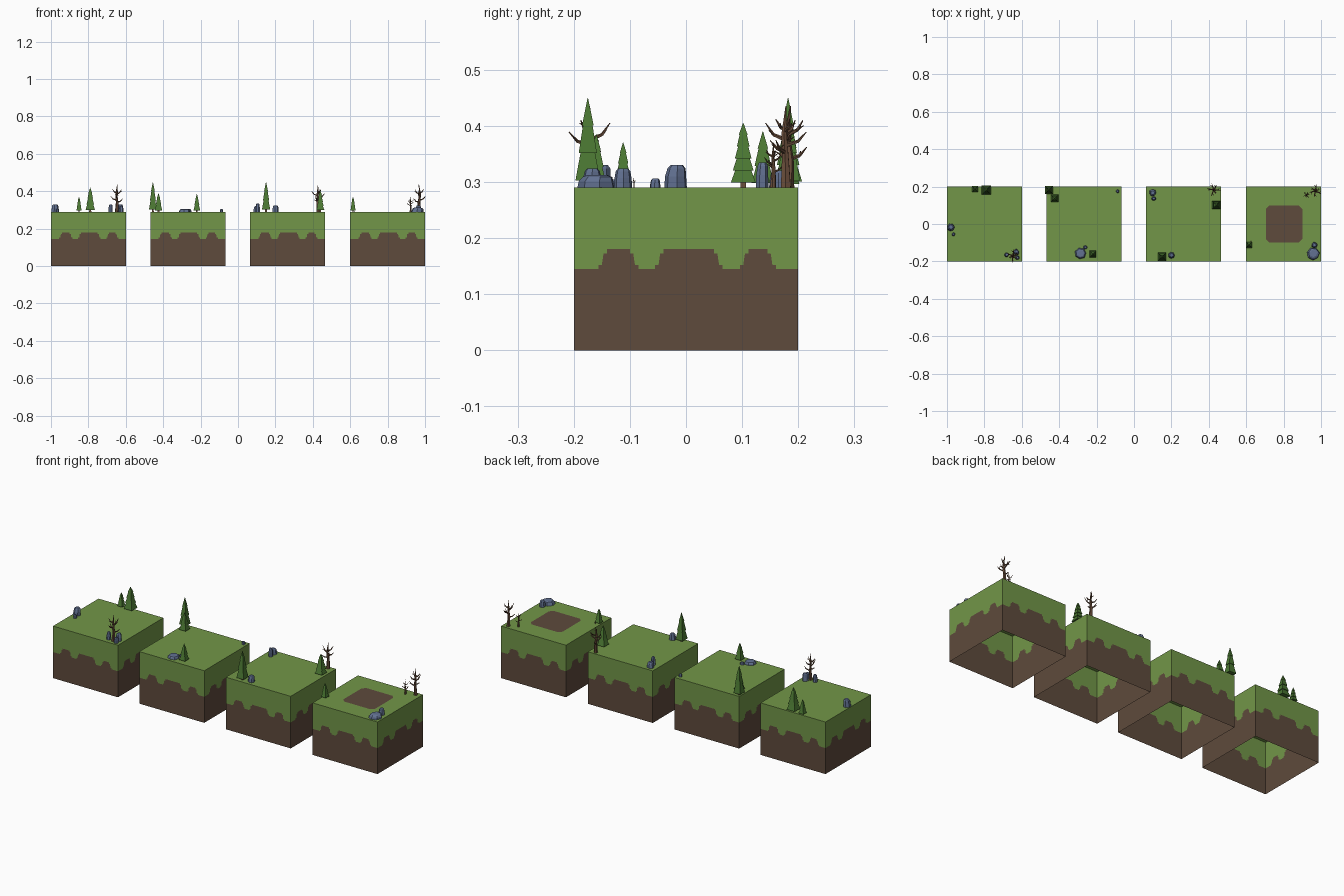
import bpy, bmesh, math, random
from mathutils import Vector

random.seed(4)
cube = bpy.data.objects.get("Cube")
if cube:
    bpy.data.objects.remove(cube, do_unlink=True)

TOP, HALF = 0.29, 0.2


def material(name, rgb):
    m = bpy.data.materials.new(name)
    m.use_nodes = True
    m.diffuse_color = (*rgb, 1)
    m.node_tree.nodes["Principled BSDF"].inputs["Base Color"].default_value = (*rgb, 1)
    return m


GRASS = material("grass", (0.168, 0.305, 0.065))
DIRT = material("dirt", (0.112, 0.069, 0.045))
NEEDLES = material("pine_green", (0.07, 0.185, 0.032))
STONE = material("blue_stone", (0.122, 0.165, 0.285))
WOOD = material("dead_wood", (0.15, 0.078, 0.045))


def finish(name, bm, mats, loc=(0, 0, 0)):
    me = bpy.data.meshes.new(name)
    bm.to_mesh(me)
    bm.free()
    for m in mats:
        me.materials.append(m)
    ob = bpy.data.objects.new(name, me)
    ob.location = loc
    bpy.context.collection.objects.link(ob)
    return ob


def loft(bm, rings, sides, turn=0.0, wobble=0.0, mat=0, cap=True):
    """Stack rings of (radius, z, x, y) into a faceted solid."""
    jit = [1 + random.uniform(-wobble, wobble) for _ in range(sides)]
    rows = []
    for r, z, x, y in rings:
        rows.append([bm.verts.new((x + r * jit[i] * math.cos(turn + math.tau * i / sides),
                                   y + r * jit[i] * math.sin(turn + math.tau * i / sides), z))
                     for i in range(sides)])
    for a, b in zip(rows, rows[1:]):
        for i in range(sides):
            j = (i + 1) % sides
            bm.faces.new((a[i], a[j], b[j], b[i])).material_index = mat
    if cap:
        bm.faces.new(rows[-1]).material_index = mat
        bm.faces.new(rows[0][::-1]).material_index = mat


def limb(bm, p, q, r0, r1, sides=5):
    """Tapered branch between two points."""
    p, q = Vector(p), Vector(q)
    d = q - p
    rot = d.to_track_quat('Z', 'Y').to_matrix().to_4x4()
    rot.translation = (p + q) / 2
    bmesh.ops.create_cone(bm, cap_ends=True, segments=sides, radius1=r0, radius2=r1,
                          depth=d.length, matrix=rot)


# Stepped soil line along one wall: (offset, height)
LOW, MID, HIGH = 0.145, 0.152, 0.18


def bump(a, b):
    return [(a - 0.015, LOW), (a - 0.015, MID), (a - 0.009, MID), (a - 0.006, 0.172),
            (a, 0.172), (a, HIGH), (b, HIGH), (b, 0.172), (b + 0.006, 0.172),
            (b + 0.009, MID), (b + 0.015, MID), (b + 0.015, LOW)]


SOIL = [(-HALF, LOW)] + bump(-0.141, -0.1) + bump(-0.04, 0.05) + bump(0.111, 0.145) + [(HALF, LOW)]


# Open-bottomed ground block with turf and soil walls
def ground_block(name, cx):
    bm = bmesh.new()
    for k in range(4):
        c, s = round(math.cos(k * math.pi / 2)), round(math.sin(k * math.pi / 2))

        def wall(u, z):
            return bm.verts.new((u * c + HALF * s, u * s - HALF * c, z))
        line = [wall(u, z) for u, z in SOIL]
        bm.faces.new([wall(-HALF, 0), wall(HALF, 0)] + line[::-1]).material_index = 1
        bm.faces.new(line + [wall(HALF, TOP), wall(-HALF, TOP)]).material_index = 0
    bm.faces.new([bm.verts.new((x * HALF, y * HALF, TOP))
                  for x, y in ((-1, -1), (1, -1), (1, 1), (-1, 1))])
    bmesh.ops.remove_doubles(bm, verts=bm.verts, dist=0.0001)
    finish(name, bm, [GRASS, DIRT], (cx, 0, 0))


for i, cx in enumerate((-0.8, -0.268, 0.265, 0.8)):
    ground_block(f"ground_block_{i + 1}", cx)

# Bare soil patch with clipped corners
bm = bmesh.new()
a, b = 0.098, 0.08
outline = [(-b, -a), (b, -a), (a, -b), (a, b), (b, a), (-b, a), (-a, b), (-a, -b)]
bm.faces.new([bm.verts.new((x, y, 0)) for x, y in outline])
finish("soil_patch", bm, [DIRT], (0.803, 0, TOP + 0.0015))


# Square tiered pine
def pine(x, y, half, height, tiers):
    bm = bmesh.new()
    corner = half * math.sqrt(2)
    loft(bm, [(corner * 0.22, 0, 0, 0), (corner * 0.18, height * 0.3, 0, 0)], 4, math.pi / 4, mat=1)
    base = height * 0.08
    step = (height - base) / tiers
    for t in range(tiers):
        r = corner * (1 - t / tiers * 0.8)
        z = base + t * step
        top = z + step * 1.15 if t < tiers - 1 else height
        r_top = corner * (1 - (t + 1) / tiers * 0.8) * 0.72 if t < tiers - 1 else 0.0006
        loft(bm, [(r, z, 0, 0), (r_top, top, 0, 0)], 4, math.pi / 4)
    finish("pine_tree", bm, [NEEDLES, WOOD], (x, y, TOP))


for x, y, half, height, tiers in (
        (-0.79, 0.182, 0.025, 0.13, 4), (-0.85, 0.187, 0.015, 0.08, 4),
        (-0.455, 0.182, 0.021, 0.16, 3), (-0.425, 0.137, 0.02, 0.1, 3),
        (-0.22, -0.16, 0.018, 0.095, 3), (0.15, -0.175, 0.022, 0.16, 3),
        (0.44, 0.102, 0.022, 0.115, 5), (0.615, -0.112, 0.015, 0.08, 4)):
    pine(x, y, half, height, tiers)


# Faceted rocks
def rock(x, y, r, height):
    bm = bmesh.new()
    lean = random.uniform(-0.1, 0.1) * r
    loft(bm, [(r, 0, 0, 0), (r * 0.93, height * 0.5, lean, 0),
              (r * 0.8, height * 0.85, lean, lean), (r * 0.55, height, lean, lean)],
         7, random.uniform(0, 3), 0.08)
    finish("rock", bm, [STONE], (x, y, TOP))


for x, y, r, height in (
        (-0.98, -0.018, 0.02, 0.04), (-0.965, -0.055, 0.009, 0.016),
        (-0.682, -0.165, 0.012, 0.04), (-0.63, -0.15, 0.016, 0.04), (-0.625, -0.18, 0.012, 0.03),
        (-0.285, -0.158, 0.031, 0.016), (-0.26, -0.125, 0.011, 0.014), (-0.088, 0.175, 0.009, 0.015),
        (0.1, 0.167, 0.019, 0.03), (0.105, 0.136, 0.012, 0.045), (0.2, -0.168, 0.018, 0.034),
        (0.958, -0.16, 0.033, 0.022), (0.965, -0.112, 0.016, 0.034)):
    rock(x, y, r, height)


# Bare tree: bent trunk with forked branches
BRANCHES = [  # height, direction, reach, rise
    (0.05, 0.3, 0.034, 0.022), (0.062, 2.7, 0.036, 0.022), (0.075, 4.6, 0.038, 0.024),
    (0.085, 1.4, 0.036, 0.03), (0.095, 5.7, 0.03, 0.025), (0.1, 3.5, 0.025, 0.022)]


def dead_tree(name, x, y, scale, turn):
    bm = bmesh.new()
    trunk = [(0, 0, 0), (0.002, 0.001, 0.05), (-0.003, 0.003, 0.095), (0.003, 0, 0.145)]
    loft(bm, [(r, p[2], p[0], p[1]) for r, p in zip((0.01, 0.007, 0.0055, 0.001), trunk)], 6)
    for z, ang, reach, rise in BRANCHES:
        d = Vector((math.cos(ang), math.sin(ang), 0))
        start = Vector((0, 0.001, z))
        mid = start + d * reach * 0.6 + Vector((0, 0, rise * 0.3))
        tip = start + d * reach + Vector((0, 0, rise))
        side = Vector((-d.y, d.x, 0)) * 0.012
        limb(bm, start, mid, 0.0042, 0.003)
        limb(bm, mid, tip, 0.003, 0.0008)
        limb(bm, mid, mid + side + d * 0.006 + Vector((0, 0, 0.008)), 0.0024, 0.0006, 4)
    ob = finish(name, bm, [WOOD], (x, y, TOP))
    ob.scale = (scale,) * 3
    ob.rotation_euler.z = turn


dead_tree("dead_tree_left", -0.648, -0.172, 1, 0)
dead_tree("dead_tree_middle", 0.428, 0.183, 1, 1.6)
dead_tree("dead_tree_right", 0.97, 0.178, 1, 3.1)
dead_tree("dead_sapling", 0.923, 0.155, 0.55, 0.8)
dead_tree("dead_twig", 0.625, -0.093, 0.12, 0)
